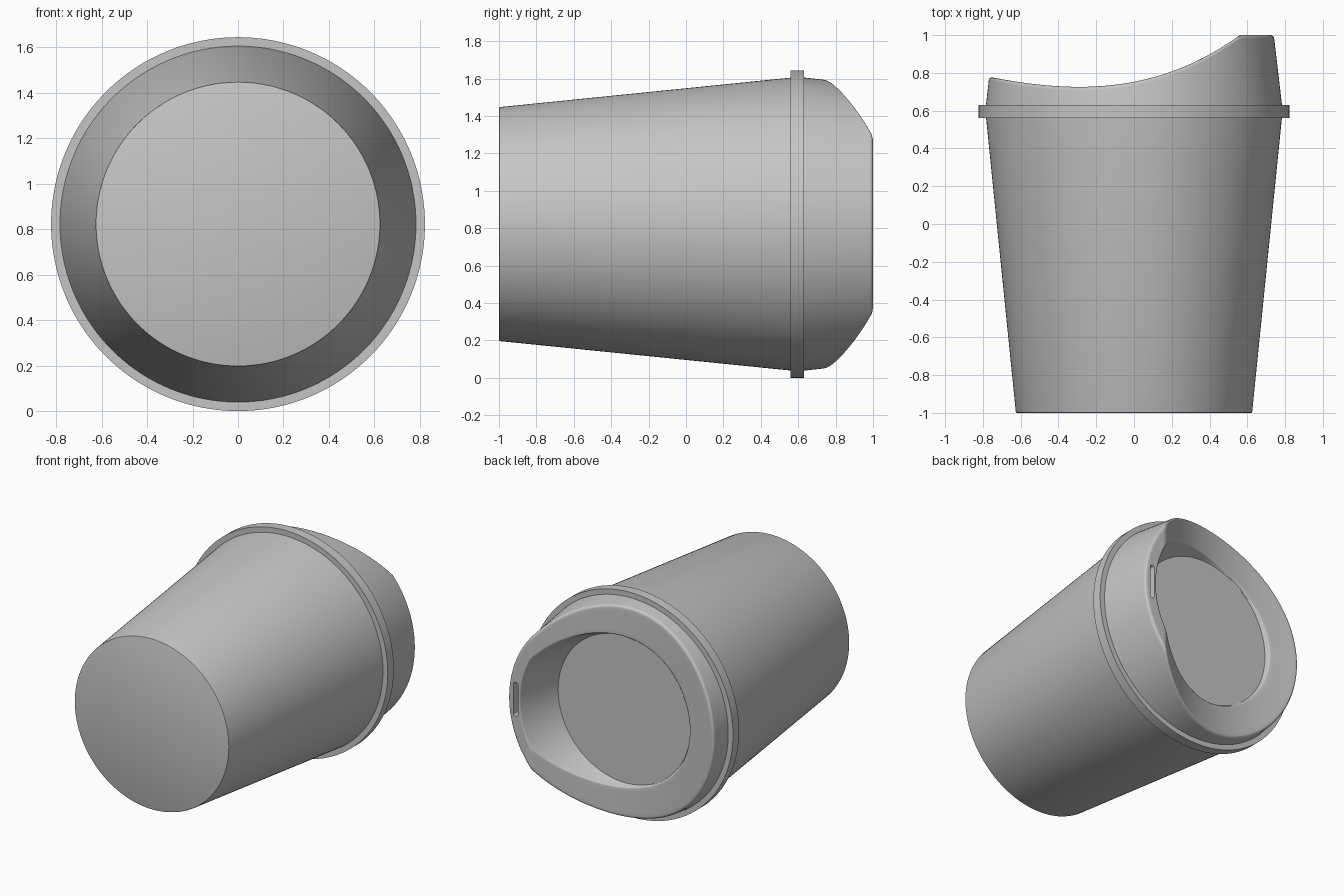
import bpy, bmesh
from math import sin, cos, pi, radians

if "Cube" in bpy.data.objects:
    bpy.data.objects.remove(bpy.data.objects["Cube"], do_unlink=True)

AXIS_Z = 0.822      # height of the cup's axis, which runs along y
SIDES = 160
CREASE_X = 0.56     # where the curved lid top meets the flat drinking lip
FLOOR_R, FLOOR_Y = 0.537, 0.713

gray = bpy.data.materials.new("plain gray")
gray.use_nodes = True
gray.diffuse_color = (0.56, 0.56, 0.56, 1)
gray.node_tree.nodes["Principled BSDF"].inputs["Base Color"].default_value = gray.diffuse_color


def shade(obj):
    bpy.ops.object.select_all(action='DESELECT')
    obj.select_set(True)
    bpy.context.view_layer.objects.active = obj
    bpy.ops.object.shade_smooth_by_angle(angle=radians(30))


def lathe(name, profile):
    """Closed solid around the y axis; profile(angle) gives (radius, y) pairs."""
    bm = bmesh.new()
    columns = []
    for i in range(SIDES):
        t = 2 * pi * i / SIDES
        columns.append([bm.verts.new((r * cos(t), y, AXIS_Z + r * sin(t)))
                        for r, y in profile(t)])
    for a, b in zip(columns, columns[1:] + columns[:1]):
        for k in range(len(a) - 1):
            bm.faces.new((a[k], a[k + 1], b[k + 1], b[k]))
    bm.faces.new([c[0] for c in columns])
    bm.faces.new([c[-1] for c in columns])
    bmesh.ops.recalc_face_normals(bm, faces=bm.faces)
    mesh = bpy.data.meshes.new(name)
    bm.to_mesh(mesh)
    bm.free()
    obj = bpy.data.objects.new(name, mesh)
    bpy.context.collection.objects.link(obj)
    mesh.materials.append(gray)
    return obj


def lid_top(x):
    """Height of the lid along y: a dip that sweeps up to a flat lip."""
    u = x + 0.29
    return 1.0 if x >= CREASE_X else min(1.0, 0.726 + 0.286 * u**2 + 0.109 * u**3)


def lid_profile(t):
    c = cos(t)
    outer, inner = 0.78, 0.56
    for _ in range(12):
        outer = 0.787 - 0.12 * (lid_top(outer * c) - 0.63)
        inner = FLOOR_R + 0.376 * (lid_top(inner * c) - FLOOR_Y)
    soft, fine, steps = 0.02, 0.01, 5
    pts = [(0.787, 0.6)]
    # rounded outer edge
    for k in range(steps):
        p = pi / 2 * k / steps
        r = outer - soft + soft * cos(p)
        pts.append((r, lid_top(r * c) - soft * (1 - sin(p))))
    # swept top surface, with one sample moved onto the crease
    start, end, n = outer - soft, inner + fine, 8
    radii = [start + (end - start) * k / n for k in range(n + 1)]
    if c > 0 and end < CREASE_X / c < start:
        crease = CREASE_X / c
        k = min(range(n + 1), key=lambda j: abs(radii[j] - crease))
        radii[k] = crease
    pts += [(r, lid_top(r * c)) for r in radii]
    # rounded inner edge, then the sloped wall down to the recess floor
    for k in range(1, steps):
        p = pi / 2 * k / (steps - 1)
        r = end - fine * sin(p)
        pts.append((r, lid_top(r * c) - fine * (1 - cos(p))))
    return pts + [(FLOOR_R, FLOOR_Y)]


# Cup body and the rim band around it
shade(lathe("cup_body", lambda t: [(0.619, -1), (0.624, -0.998), (0.626, -0.992), (0.787, 0.6)]))
shade(lathe("rim_band", lambda t: [(0.75, 0.56), (0.822, 0.56), (0.822, 0.63), (0.75, 0.63)]))

# Lid with its recess
lid = lathe("lid", lid_profile)

# Drinking slot: a rounded slit cut into the lip
HALF_W, HALF_L = 0.018, 0.125
bm = bmesh.new()
outline = []
for end in (1, -1):
    for k in range(9):
        p = pi * k / 8 + (0 if end > 0 else pi)
        outline.append(bm.verts.new((0.68 + HALF_W * cos(p), 0.95,
                                     AXIS_Z + end * (HALF_L - HALF_W) + HALF_W * sin(p))))
face = bm.faces.new(outline)
grown = bmesh.ops.extrude_face_region(bm, geom=[face])["geom"]
bmesh.ops.translate(bm, vec=(0, 0.1, 0),
                    verts=[g for g in grown if isinstance(g, bmesh.types.BMVert)])
bmesh.ops.recalc_face_normals(bm, faces=bm.faces)
slot_mesh = bpy.data.meshes.new("slot_cutter")
bm.to_mesh(slot_mesh)
bm.free()
slot_mesh.materials.append(gray)
cutter = bpy.data.objects.new("slot_cutter", slot_mesh)
bpy.context.collection.objects.link(cutter)
cutter.hide_render = True

cut = lid.modifiers.new("drinking_slot", 'BOOLEAN')
cut.operation = 'DIFFERENCE'
cut.solver = 'EXACT'
cut.object = cutter
bpy.context.view_layer.objects.active = lid
bpy.ops.object.modifier_apply(modifier=cut.name)
bpy.data.objects.remove(cutter, do_unlink=True)
shade(lid)
